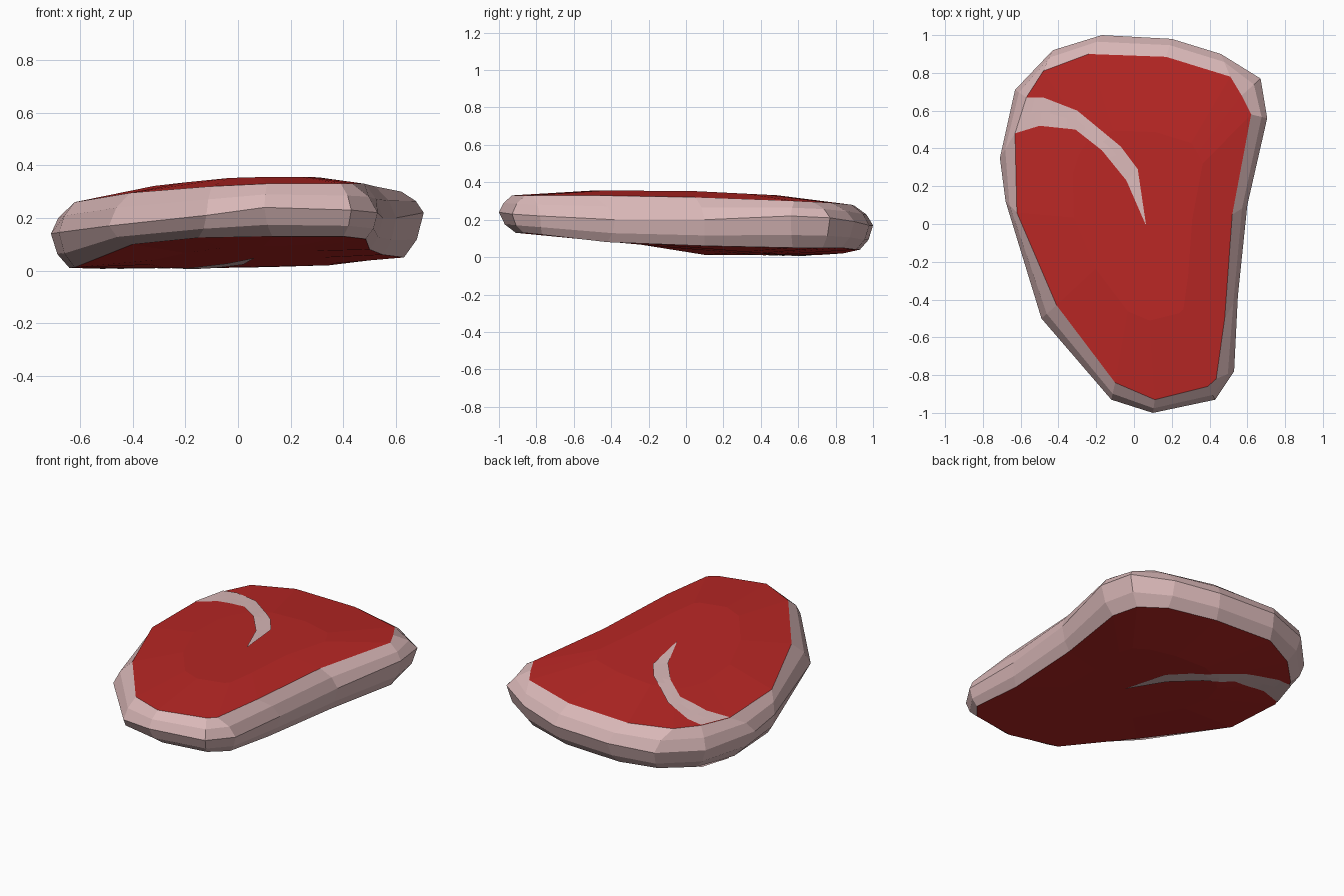
import bpy
from mathutils import Vector
from mathutils.bvhtree import BVHTree

if "Cube" in bpy.data.objects:
    bpy.data.objects.remove(bpy.data.objects["Cube"])

# Stations clockwise from the back: top meat edge, widest rim, bottom meat edge
STATIONS = [
    (-.24, .90, .275, -.17, 1.0, .17, -.20, .93, .04),
    (.17, .885, .28, .20, .98, .17, .17, .91, .04),
    (.51, .78, .29, .46, .90, .19, .45, .83, .05),
    (.57, .68, .295, .67, .77, .21, .59, .73, .05),
    (.62, .58, .30, .705, .56, .22, .63, .57, .05),
    (.52, .05, .32, .60, .10, .20, .55, .10, .06),
    (.48, -.50, .33, .55, -.38, .20, .50, -.42, .08),
    (.435, -.82, .33, .53, -.78, .22, .485, -.77, .12),
    (.39, -.86, .33, .43, -.93, .23, .40, -.87, .13),
    (.11, -.93, .33, .10, -1.0, .24, .13, -.91, .13),
    (-.10, -.84, .32, -.12, -.93, .21, -.15, -.83, .125),
    (-.41, -.43, .295, -.49, -.50, .17, -.40, -.45, .10),
    (-.62, .06, .26, -.68, .12, .145, -.62, .10, .012),
    (-.63, .48, .25, -.71, .35, .14, -.64, .45, .01),
    (-.57, .67, .26, -.63, .71, .14, -.55, .69, .01),
    (-.48, .81, .27, -.43, .92, .15, -.40, .84, .02),
]
# Curved fat streak: its two edges, from the rim to the tip
STREAK_A = [(-.57, .67), (-.48, .67), (-.30, .60), (-.07, .41), (.02, .29), (.063, .0)]
STREAK_B = [(-.63, .48), (-.50, .52), (-.31, .50), (-.17, .39), (-.04, .23), (.06, .0)]


def material(name, color):
    m = bpy.data.materials.new(name)
    m.diffuse_color = (*color, 1)
    m.use_nodes = True
    m.node_tree.nodes["Principled BSDF"].inputs["Base Color"].default_value = m.diffuse_color
    return m


def add_mesh(name, verts, faces, mat):
    me = bpy.data.meshes.new(name)
    me.from_pydata(verts, [], faces)
    me.materials.append(mat)
    ob = bpy.data.objects.new(name, me)
    bpy.context.collection.objects.link(ob)
    return ob


def bridge(count, loops):
    """Quads between successive closed loops."""
    return [(r * count + i, (r + 1) * count + i,
             (r + 1) * count + (i + 1) % count, r * count + (i + 1) % count)
            for r in range(loops - 1) for i in range(count)]


def between(a, b, txy, tz):
    return [Vector((p.x + (q.x - p.x) * txy, p.y + (q.y - p.y) * txy,
                    p.z + (q.z - p.z) * tz)) for p, q in zip(a, b)]


red = material("meat_red", (0.48, 0.02, 0.018))
pink = material("fat_pink", (0.70, 0.48, 0.48))
n = len(STATIONS)
top, mid, low = ([Vector(s[k:k + 3]) for s in STATIONS] for k in (0, 3, 6))

# Rounded fat rim
rim = [low, between(low, mid, .65, .4), mid, between(top, mid, .65, .45), top]
faces = [f[::-1] for f in bridge(n, 5)]
add_mesh("fat_rim", [v for loop in rim for v in loop], [f for f in faces], pink)


def meat(name, edge, height, flip):
    """Shallow dome filling one rim loop."""
    inner = [Vector((.05 + (p.x - .05) * .55, p.y * .55, 0)) for p in edge]
    for p in inner:
        p.z = height(p.x, p.y)
    quads = bridge(n, 2) + [tuple(range(n, 2 * n))]
    if not flip:
        quads = [q[::-1] for q in quads]
        quads[-1] = tuple(range(2 * n - 1, n - 1, -1))
    else:
        quads = [q for q in quads[:-1]] + [tuple(range(n, 2 * n))]
    return add_mesh(name, edge + inner, quads, red)


def streak(name, surface, up):
    """Thin fat strip draped over a meat face."""
    tree = BVHTree.FromPolygons([v.co for v in surface.data.vertices],
                                [list(p.vertices) for p in surface.data.polygons])
    step, across = 4, 3
    verts = []
    for k in range((len(STREAK_A) - 1) * step + 1):
        i = min(k // step, len(STREAK_A) - 2)
        t = k / step - i
        a, b = (Vector(e[i]).lerp(Vector(e[i + 1]), t) for e in (STREAK_A, STREAK_B))
        for j in range(across):
            p = a.lerp(b, j / (across - 1))
            start = Vector((p.x, p.y, up))
            hit = tree.ray_cast(start, Vector((0, 0, -up)))[0]
            if hit is None:
                hit = tree.find_nearest(Vector((p.x, p.y, .26 if up > 0 else .01)))[0]
            verts.append(Vector((p.x, p.y, hit.z + .004 * up)))
    rows = len(verts) // across
    quads = [(r * across + j, r * across + j + 1, (r + 1) * across + j + 1, (r + 1) * across + j)
             for r in range(rows - 1) for j in range(across - 1)]
    if up < 0:
        quads = [q[::-1] for q in quads]
    add_mesh(name, verts, quads, pink)


# Upper and lower meat faces with their streaks
upper = meat("meat_top", top, lambda x, y: .355 - .1 * max(0, -x) - .05 * max(0, y), False)
lower = meat("meat_bottom", low, lambda x, y: max(.01, .045 - .09 * y) + .03 * max(0, x), True)

# Make the face directions consistent with up and down
for ob, sign in ((upper, 1), (lower, -1)):
    for p in ob.data.polygons:
        if p.normal.z * sign < 0:
            p.flip()
    ob.data.update()
streak("fat_streak_top", upper, 1)
streak("fat_streak_bottom", lower, -1)
